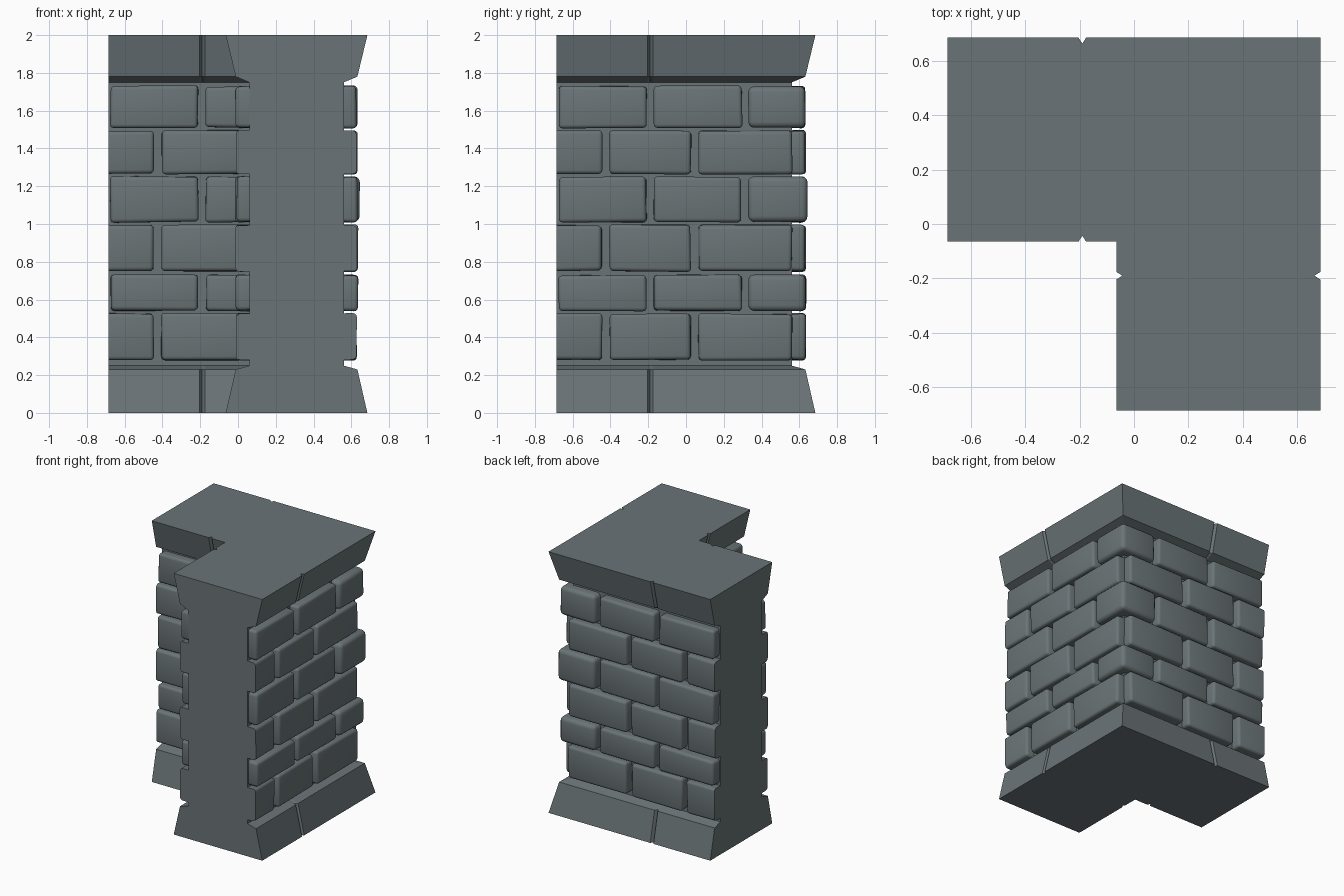
import bpy, bmesh, math, random
from mathutils import Matrix, Vector

random.seed(4)
if "Cube" in bpy.data.objects:
    bpy.data.objects.remove(bpy.data.objects["Cube"])

stone = bpy.data.materials.new("blue_grey_stone")
stone.use_nodes = True
COLOUR = (0.145, 0.175, 0.185, 1)
stone.diffuse_color = COLOUR
stone.node_tree.nodes["Principled BSDF"].inputs["Base Color"].default_value = COLOUR

INNER, OUTER, END = 0.06, 0.56, -0.685   # core faces and cut ends of both arms
JOINT = -0.19                            # seam between moulding stones
SWAP = Matrix(((0, 1, 0, 0), (1, 0, 0, 0), (0, 0, 1, 0), (0, 0, 0, 1)))


def add_object(name, bm, smooth=False):
    bmesh.ops.recalc_face_normals(bm, faces=bm.faces)
    mesh = bpy.data.meshes.new(name)
    bm.to_mesh(mesh)
    bm.free()
    mesh.materials.append(stone)
    obj = bpy.data.objects.new(name, mesh)
    bpy.context.collection.objects.link(obj)
    if smooth:
        bpy.ops.object.select_all(action='DESELECT')
        obj.select_set(True)
        bpy.context.view_layer.objects.active = obj
        bpy.ops.object.shade_smooth_by_angle(angle=math.radians(40))
    return obj


def outline(d):
    """L-shaped plan grown by d, with a V notch at each moulding joint."""
    a, b, n, w = INNER - d, OUTER + d, min(d, 0.022), 0.014
    half = [(a, a), (a, JOINT + w), (a + n, JOINT), (a, JOINT - w), (a, END),
            (b, END), (b, JOINT - w), (b - n, JOINT), (b, JOINT + w), (b, b)]
    return half + [(y, x) for x, y in reversed(half[1:-1])]


def loft(name, levels):
    bm = bmesh.new()
    rings = [[bm.verts.new((x, y, z)) for x, y in outline(d)] for z, d in levels]
    for low, high in zip(rings, rings[1:]):
        for i in range(len(low)):
            j = (i + 1) % len(low)
            bm.faces.new((low[i], low[j], high[j], high[i]))
    bm.faces.new(rings[0][::-1])
    bm.faces.new(rings[-1])
    add_object(name, bm)


def cut(bm, point, normal):
    """Trim away everything on the normal side and close the opening."""
    geom = bm.verts[:] + bm.edges[:] + bm.faces[:]
    res = bmesh.ops.bisect_plane(bm, geom=geom, plane_co=point, plane_no=normal,
                                 clear_outer=True)
    edges = [e for e in res["geom_cut"] if isinstance(e, bmesh.types.BMEdge)]
    if edges:
        bmesh.ops.holes_fill(bm, edges=edges)


def rounded_block(low, high, bevel, wobble):
    bm = bmesh.new()
    bmesh.ops.create_cube(bm, size=1)
    for v in bm.verts:
        v.co = Vector([(l if c < 0 else h) + random.uniform(-w, w)
                       for c, l, h, w in zip(v.co, low, high, wobble)])
    bmesh.ops.bevel(bm, geom=bm.edges[:], offset=bevel, segments=3,
                    profile=0.5, affect='EDGES')
    return bm


def merge(target, part, swapped):
    if swapped:
        part.transform(SWAP)
    bmesh.ops.recalc_face_normals(part, faces=part.faces)
    mesh = bpy.data.meshes.new("part")
    part.to_mesh(mesh)
    part.free()
    target.from_mesh(mesh)
    bpy.data.meshes.remove(mesh)


def add_brick(target, outer, start, stop, z0, z1, swapped):
    depth = 0.07 + random.uniform(-0.004, 0.006)
    face, sign = (OUTER, 1) if outer else (INNER, -1)
    xs = sorted((face - sign * 0.05, face + sign * depth))
    bm = rounded_block((xs[0], start, z0), (xs[1], stop, z1), 0.02,
                       (0.002, 0.005, 0.005))
    cut(bm, (0, END, 0), (0, -1, 0))
    cut(bm, (face, 0, 0), (-sign, 0, 0))
    merge(target, bm, swapped)


# Wall core and flared mouldings
loft("wall_core", [(0.25, 0), (1.75, 0)])
loft("base_moulding", [(0, 0.125), (0.23, 0.072), (0.25, 0)])
loft("top_moulding", [(1.75, 0), (1.78, 0.072), (2, 0.125)])

# Brick courses, alternating bond, mirrored onto the two arms
courses = [(0.28, 0.525), (0.54, 0.73), (0.75, 0.995),
           (1.01, 1.25), (1.265, 1.495), (1.51, 1.73)]
for i, (z0, z1) in enumerate(courses):
    bm = bmesh.new()
    for swapped in (False, True):
        if i % 2 == 0:
            outer_spans = [(-0.8, -0.445), (-0.405, 0.025), (0.065, 0.562)]
            inner_spans = [(-0.8, -0.445), (-0.405, 0.1)]
        else:
            outer_spans = [(-0.675, -0.21), (-0.17, 0.295)]
            inner_spans = [(-0.675, -0.21), (-0.17, 0.1)]
        for span in outer_spans:
            add_brick(bm, True, *span, z0, z1, swapped)
        for span in inner_spans:
            add_brick(bm, False, *span, z0, z1, swapped)
    add_object(f"brick_course_{i + 1}", bm, smooth=True)
    # Large quoin wrapping the outer corner
    if i % 2:
        reach = 0.632 + (0.012 if i == 3 else 0)
        block = rounded_block((0.33, 0.33, z0), (reach, reach, z1), 0.03,
                              (0.002, 0.002, 0.003))
        add_object(f"corner_block_{i + 1}", block, smooth=True)
